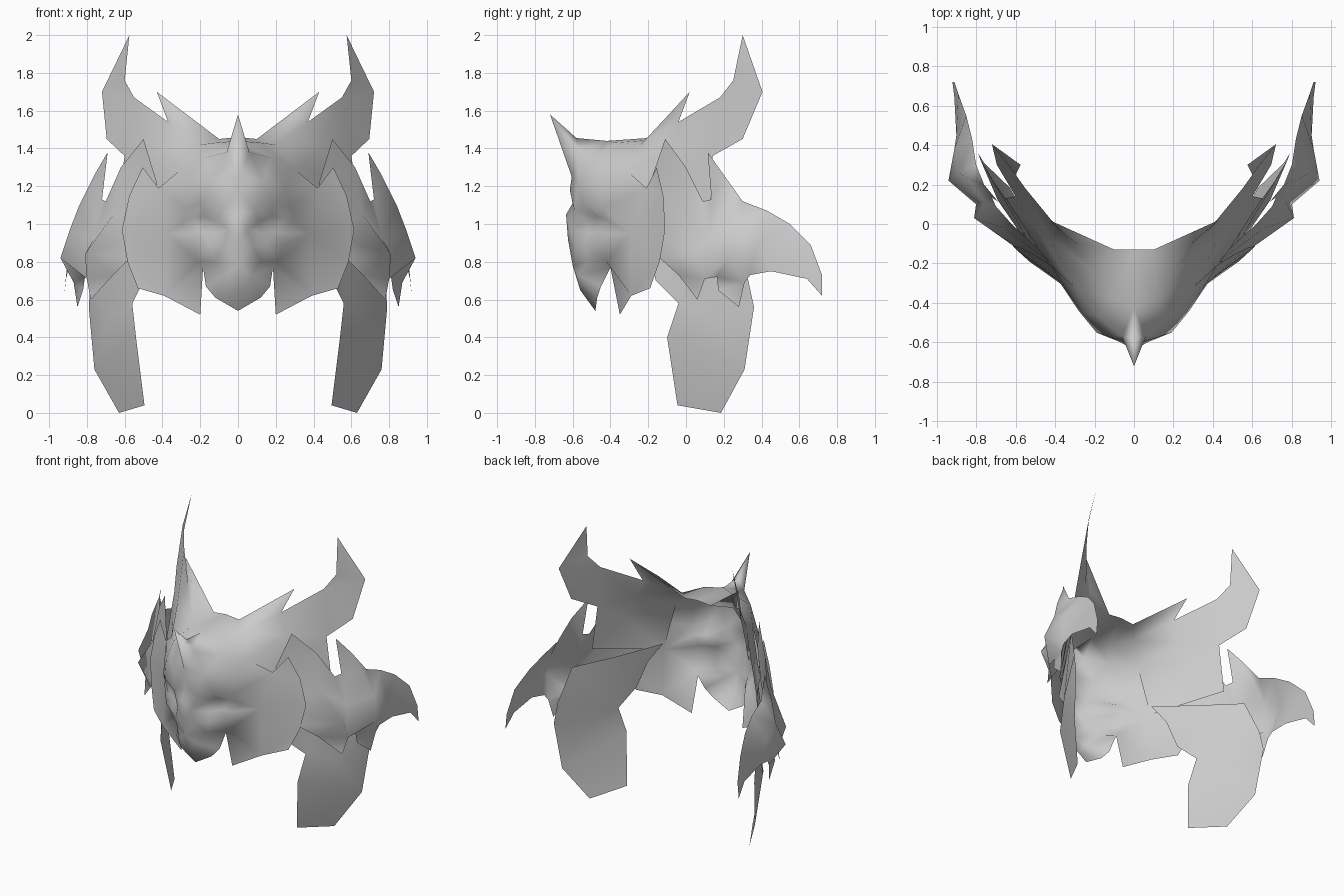
import bpy, bmesh
from mathutils import Vector
from mathutils.geometry import delaunay_2d_cdt

if "Cube" in bpy.data.objects:
    bpy.data.objects.remove(bpy.data.objects["Cube"])

grey = bpy.data.materials.new("pale_grey")
grey.use_nodes = True
grey.diffuse_color = (0.6, 0.6, 0.6, 1)
grey.node_tree.nodes["Principled BSDF"].inputs["Base Color"].default_value = grey.diffuse_color

# Viewing plane of each sheet: two axis indices and the outward direction
FRONT = (0, 2, Vector((0, -1, 0)))
SIDE = (1, 2, Vector((1, 0, 0)))
TOP = (0, 1, Vector((0, 0, 1)))


def add_sheet(bm, plane, outline, inner=()):
    """Triangulate an outline with ridge points inside it, seen along one axis."""
    a, b, out = plane
    flat = [Vector((p[a], p[b])) for p in outline]
    if sum(p.cross(q) for p, q in zip(flat, flat[1:] + flat[:1])) < 0:
        outline = outline[::-1]
    pts = list(outline) + list(inner)
    flat = [Vector((p[a], p[b])) for p in pts]
    res = delaunay_2d_cdt(flat, [], [list(range(len(outline)))], 1, 1e-5)
    verts = [bm.verts.new(pts[ids[0]]) for ids in res[3]]
    for tri in res[2]:
        face = bm.faces.new([verts[i] for i in tri])
        face.normal_update()
        if face.normal.dot(out) < 0:
            face.normal_flip()


def build(name, *sheets):
    """Weld the sheets of one part and mirror it to the other side."""
    bm = bmesh.new()
    for sheet in sheets:
        add_sheet(bm, *sheet)
    bmesh.ops.remove_doubles(bm, verts=bm.verts, dist=0.002)
    for f in bm.faces:
        f.smooth = True
    mesh = bpy.data.meshes.new(name)
    bm.to_mesh(mesh)
    bm.free()
    mesh.materials.append(grey)
    obj = bpy.data.objects.new(name, mesh)
    bpy.context.collection.objects.link(obj)
    mirror = obj.modifiers.new("mirror", "MIRROR")
    mirror.use_clip = True


# Points shared between face, crown, spike and horn
spike_tip = (0, -.72, 1.58)
spike_back = (0, -.58, 1.455)
spike_front = (0, -.605, 1.25)
spike_side = (.06, -.57, 1.38)
temple = (.18, -.47, 1.35)
temple_back = (.3, -.32, 1.29)
crown_side = (.2, -.24, 1.42)
crown_back = (.1, -.13, 1.45)
cheek_mid = (.38, -.29, .95)

# Face with eye hollows and beak, running out into the cheek plate
face = (FRONT, [
    spike_front, (0, -.615, 1.18), (0, -.6, 1.11), (0, -.635, 1.05), (0, -.625, .92),
    (0, -.6, .78), (0, -.56, .65), (0, -.48, .54),
    (.12, -.47, .61), (.17, -.45, .67), (.185, -.4, .77),
    (.2, -.35, .52), (.39, -.29, .62), (.53, -.19, .66), (.585, -.14, .8),
    (.615, -.11, .97), (.575, -.12, 1.15), (.505, -.155, 1.3), (.42, -.21, 1.19),
    temple_back, temple, spike_side,
], [
    (.13, -.57, 1.23), (.25, -.45, 1.2),                                     # forehead
    (.09, -.59, 1.07), (.19, -.55, 1.11), (.28, -.44, 1.09), (.3, -.39, 1),  # brow
    (.11, -.52, 1.01), (.18, -.47, 1.04), (.24, -.43, 1.03),                 # upper hollow
    (.13, -.51, .95), (.2, -.46, .96), (.25, -.43, .95),                     # lower hollow
    (.05, -.61, .97), (.08, -.585, .88), (.15, -.54, .89), (.24, -.465, .89),  # cheekbone
    (.12, -.52, .8), (.07, -.57, .73), (.21, -.42, .8), cheek_mid,           # muzzle
])

crown = (TOP, [
    spike_back, spike_side, temple, temple_back, crown_side, crown_back,
    (0, -.13, 1.46), (0, -.42, 1.44),
], [(.12, -.38, 1.43)])

spike_upper = (SIDE, [spike_tip, spike_back, spike_side])
spike_lower = (SIDE, [spike_tip, spike_side, spike_front])

# Swept-back horn growing out of the crown and meeting the cheek below
horn = (FRONT, [
    crown_back, (.43, .02, 1.7), (.37, -.04, 1.54), (.55, .18, 1.67), (.6, .25, 1.76),
    (.575, .3, 2), (.72, .405, 1.7), (.695, .3, 1.45), (.6, .14, 1.36),
    (.65, .13, 1.04), cheek_mid, temple_back, crown_side,
], [(.29, -.1, 1.57), (.43, -.07, 1.4), (.5, -.02, 1.25)])

build("mask", face, crown, spike_upper, spike_lower, horn)

# Seam where the middle plate turns into the rear wing
slit = (.72, .135, 1.13)
seam = (.765, .12, .92)
notch_front = (.8, .1, .71)
notch_back = (.81, .165, .72)

# Middle side plate, tucked behind the cheek
middle_plate = (SIDE, [
    (.5, -.11, 1.45), (.62, 0, 1.3), (.7, .09, 1.12), slit, seam,
    notch_front, (.78, .06, .6), (.66, -.04, .73), (.57, -.14, .82),
    (.46, -.19, .95), (.43, -.19, 1.22),
], [(.81, .03, .84), (.66, -.02, 1.05)])

# Rear wing plate with a drooping tip
wing_plate = (SIDE, [
    (.69, .115, 1.38), (.76, .2, 1.26), (.8, .3, 1.12), (.82, .43, 1.07), (.85, .55, 1),
    (.89, .66, .89), (.91, .72, .73), (.92, .72, .62), (.91, .64, .71), (.9, .45, .75),
    (.88, .34, .73), (.87, .31, .69), (.85, .28, .56), (.82, .17, .65),
    notch_back, notch_front, seam, slit,
], [(.94, .22, .82), (.84, .23, 1.1), (.89, .26, .97), (.91, .38, .9)])

build("side_wing", middle_plate, wing_plate)

# Hanging strap below the side plates
build("jaw_strap", (SIDE, [
    (.37, -.27, 1), (.55, -.01, .96), (.73, .24, .93), (.78, .33, .7), (.79, .36, .56),
    (.76, .31, .23), (.63, .185, 0), (.495, -.045, .04), (.54, -.1, .4),
    (.56, -.04, .58), (.5, -.16, .7), (.44, -.2, .88),
], [(.69, .12, .5)]))
